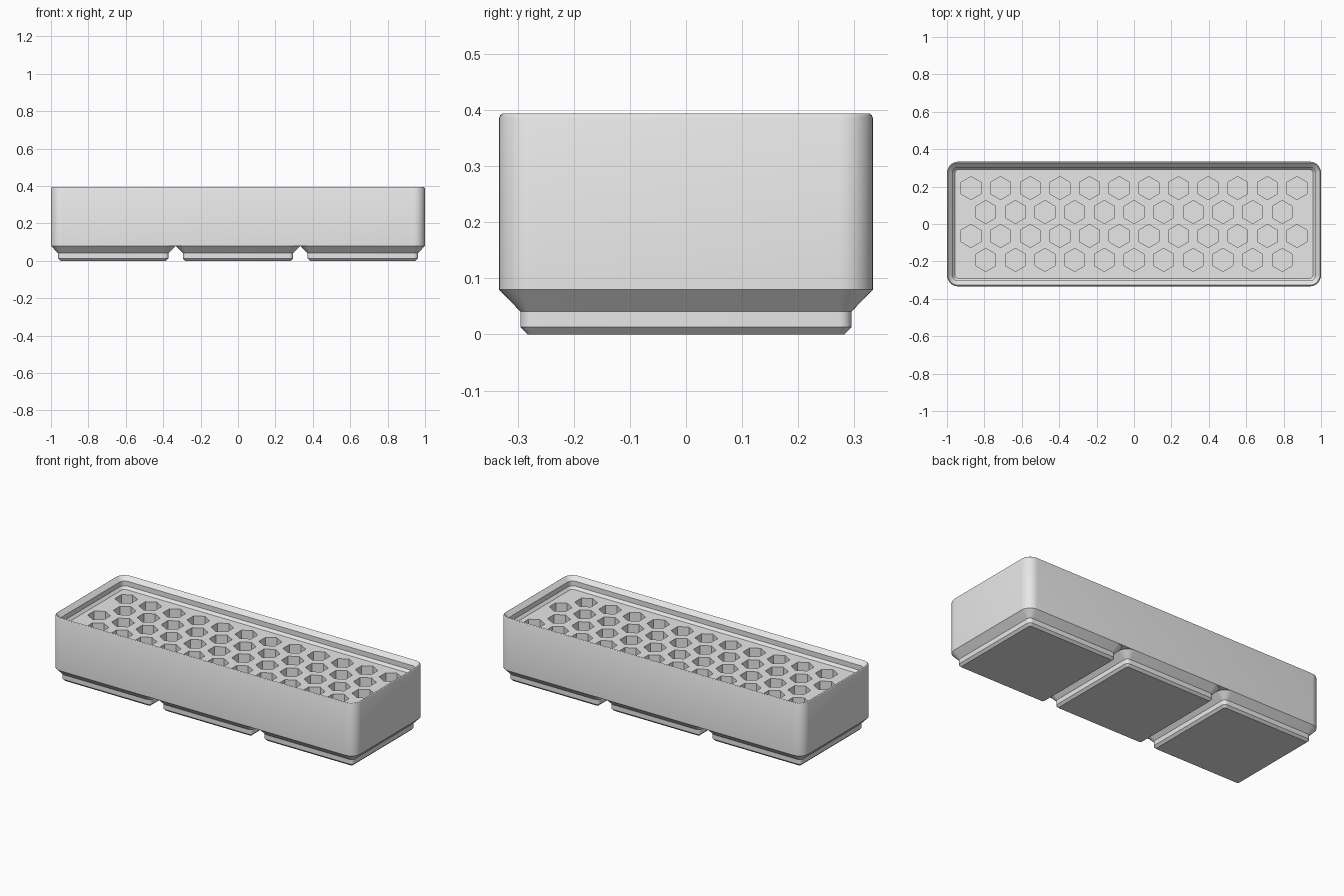
import bpy, bmesh, math

cube = bpy.data.objects.get("Cube")
if cube:
    bpy.data.objects.remove(cube, do_unlink=True)

grey = bpy.data.materials.new("light_grey")
grey.use_nodes = True
colour = (0.8, 0.8, 0.8, 1)
grey.diffuse_color = colour
grey.node_tree.nodes["Principled BSDF"].inputs["Base Color"].default_value = colour

CELL = 2 / 3          # pitch of one foot
CORNER = 0.06         # outer corner radius
FLOOR = 0.326


def add_object(name, bm):
    bmesh.ops.recalc_face_normals(bm, faces=bm.faces)
    mesh = bpy.data.meshes.new(name)
    bm.to_mesh(mesh)
    bm.free()
    mesh.materials.append(grey)
    obj = bpy.data.objects.new(name, mesh)
    bpy.context.collection.objects.link(obj)
    return obj


def smooth(obj):
    bpy.ops.object.select_all(action="DESELECT")
    obj.select_set(True)
    bpy.context.view_layer.objects.active = obj
    bpy.ops.object.shade_smooth_by_angle(angle=math.radians(28))


def ring(bm, hx, hy, inset, z, cx=0, steps=8):
    """Rounded rectangle of vertices, shrunk by inset."""
    r = max(CORNER - inset, 0.008)
    ax, ay = hx - inset - r, hy - inset - r
    verts = []
    for q, (sx, sy) in enumerate(((1, 1), (-1, 1), (-1, -1), (1, -1))):
        for i in range(steps + 1):
            a = math.pi / 2 * (q + i / steps)
            verts.append(bm.verts.new((cx + sx * ax + r * math.cos(a),
                                       sy * ay + r * math.sin(a), z)))
    return verts


def loft(name, hx, hy, profile, cx=0, cap_end=True):
    """Skin rounded rectangles along an (inset, z) profile."""
    bm = bmesh.new()
    rings = [ring(bm, hx, hy, inset, z, cx) for inset, z in profile]
    for a, b in zip(rings, rings[1:]):
        for i in range(len(a)):
            j = (i + 1) % len(a)
            bm.faces.new((a[i], a[j], b[j], b[i]))
    bm.faces.new(rings[0])
    if cap_end:
        bm.faces.new(rings[-1])
    return add_object(name, bm)


# Tray body: outer wall, rounded rim, stepped stacking lip and floor
body = loft("tray_body", 1, CELL / 2, [
    (0, 0.08), (0, 0.386), (0.002, 0.391), (0.006, 0.394),
    (0.030, 0.370), (0.030, 0.341), (0.043, FLOOR)])

# Staggered hexagonal sockets, cut from the floor
bm = bmesh.new()
for row in range(4):
    count = 12 - row % 2
    y = 0.192 - row * 0.128
    for k in range(count):
        x = (k - (count - 1) / 2) * 0.1585
        hexagon = [bm.verts.new((x + 0.0615 * math.sin(i * math.pi / 3),
                                 y + 0.0615 * math.cos(i * math.pi / 3), 0.12))
                   for i in range(6)]
        base = bm.faces.new(hexagon)
        top = bmesh.ops.extrude_face_region(bm, geom=[base], use_keep_orig=True)
        moved = [v for v in top["geom"] if isinstance(v, bmesh.types.BMVert)]
        bmesh.ops.translate(bm, verts=moved, vec=(0, 0, 0.23))
cutter = add_object("socket_cutter", bm)
cutter.hide_render = True

cut = body.modifiers.new("sockets", "BOOLEAN")
cut.operation = "DIFFERENCE"
cut.solver = "EXACT"
cut.object = cutter
bpy.context.view_layer.update()
graph = bpy.context.evaluated_depsgraph_get()
body.data = bpy.data.meshes.new_from_object(body.evaluated_get(graph))
body.modifiers.clear()
bpy.data.objects.remove(cutter, do_unlink=True)
smooth(body)

# Three chamfered feet under the tray
for side, name in ((-1, "right_foot"), (0, "middle_foot"), (1, "left_foot")):
    foot = loft(name, CELL / 2, CELL / 2,
                [(0.051, 0), (0.038, 0.013), (0.038, 0.041), (0, 0.08)],
                cx=side * CELL, cap_end=False)
    smooth(foot)
